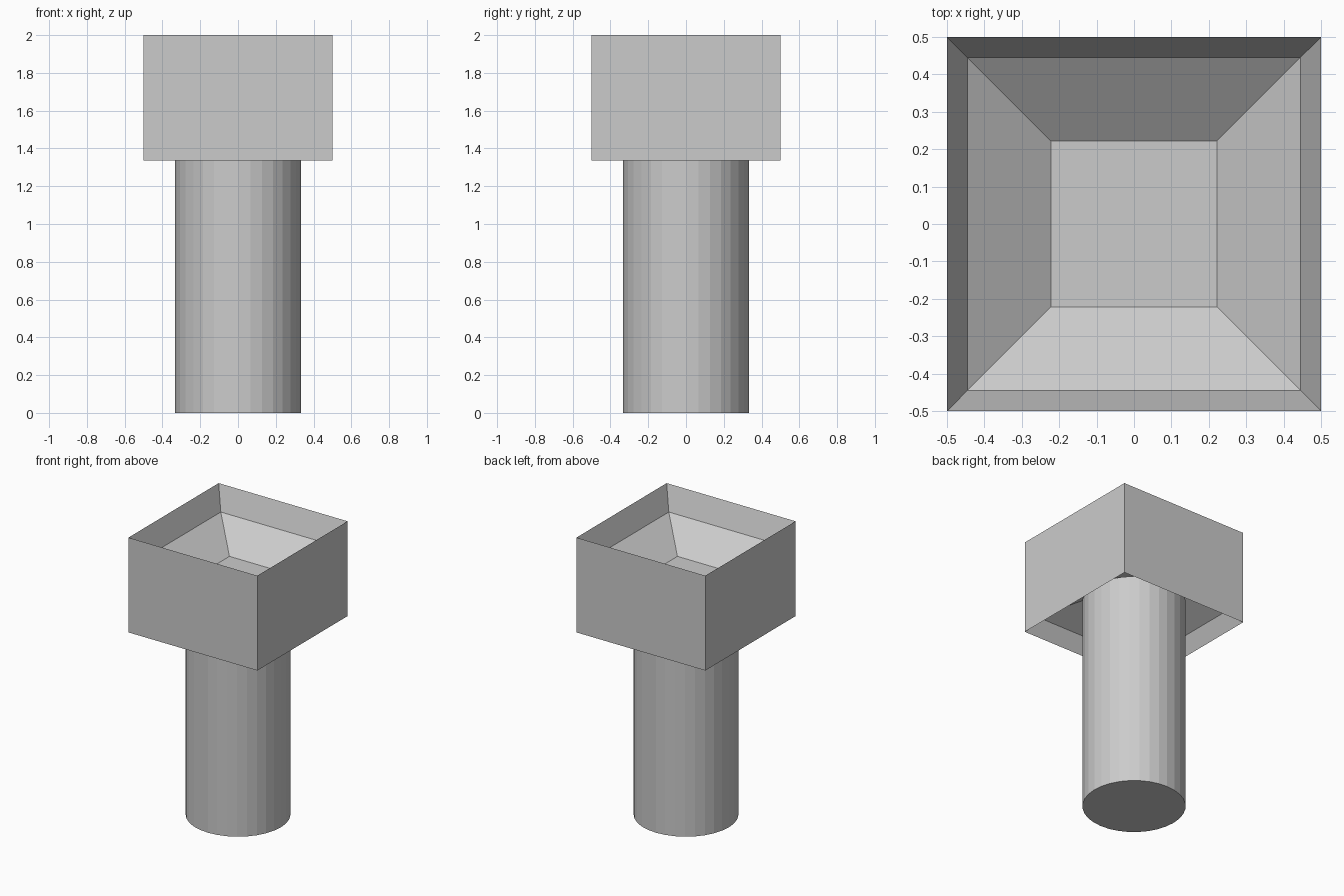
import bpy, bmesh
from math import radians, sin, cos, pi

if "Cube" in bpy.data.objects:
    bpy.data.objects.remove(bpy.data.objects["Cube"])


def make_object(name, rings, sides, radius_scale=1.0, turn=0.0):
    """Stack polygon rings (half_width, z) and cap both ends."""
    bm = bmesh.new()
    loops = []
    for r, z in rings:
        loops.append([bm.verts.new((r * radius_scale * cos(turn + 2 * pi * i / sides),
                                    r * radius_scale * sin(turn + 2 * pi * i / sides), z))
                      for i in range(sides)])
    for a, b in zip(loops, loops[1:]):
        for i in range(sides):
            j = (i + 1) % sides
            bm.faces.new((a[i], a[j], b[j], b[i]))
    bm.faces.new(loops[0][::-1])
    bm.faces.new(loops[-1])
    bmesh.ops.recalc_face_normals(bm, faces=bm.faces)
    mesh = bpy.data.meshes.new(name)
    bm.to_mesh(mesh)
    bm.free()
    obj = bpy.data.objects.new(name, mesh)
    bpy.context.collection.objects.link(obj)
    return obj


# Square head: recess below, outer walls, stepped funnel above
head_profile = [(0.222, 1.555), (0.445, 1.443), (0.5, 1.335), (0.5, 2.0),
                (0.445, 1.833), (0.222, 1.667)]
make_object("square_head", head_profile, 4, 2 ** 0.5, radians(45))

# Round post, running up into the lower recess
make_object("round_post", [(0.333, 0.0), (0.333, 1.52)], 32)
